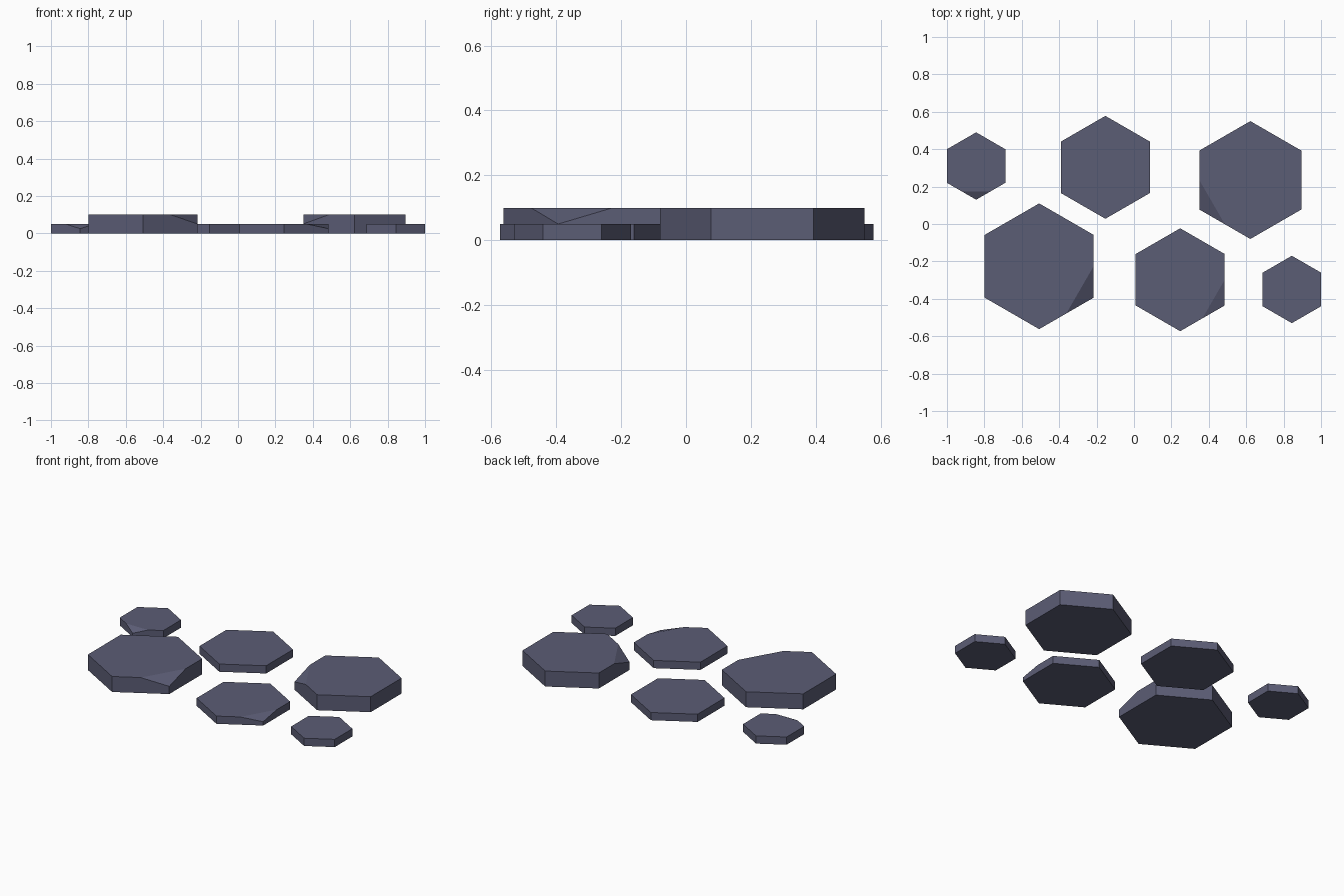
import bpy, bmesh, math
from mathutils import Vector

if "Cube" in bpy.data.objects:
    bpy.data.objects.remove(bpy.data.objects["Cube"])

stone = bpy.data.materials.new("slate_blue_stone")
stone.diffuse_color = (0.105, 0.109, 0.178, 1)
stone.use_nodes = True
stone.node_tree.nodes["Principled BSDF"].inputs["Base Color"].default_value = stone.diffuse_color


def hex_stone(name, x, y, radius, height, chip=None):
    """Hexagonal slab; chip is the index of the corner that is broken off."""
    corners = [Vector((radius * math.cos(math.radians(30 + 60 * i)),
                       radius * math.sin(math.radians(30 + 60 * i)), 0)) for i in range(6)]
    up = Vector((0, 0, height))
    bm = bmesh.new()
    base = bm.faces.new([bm.verts.new(c) for c in corners])
    ext = bmesh.ops.extrude_face_region(bm, geom=[base], use_keep_orig=True)
    bmesh.ops.translate(bm, vec=up, verts=[v for v in ext["geom"] if isinstance(v, bmesh.types.BMVert)])
    if chip is not None:
        # Plane through the two neighbouring top edge midpoints and half way down the corner
        c = corners[chip]
        a = (c + corners[chip - 1]) / 2 + up
        b = (c + corners[(chip + 1) % 6]) / 2 + up
        low = c + up / 2
        normal = (a - low).cross(b - low).normalized()
        if normal.z < 0:
            normal.negate()
        bmesh.ops.bisect_plane(bm, geom=bm.verts[:] + bm.edges[:] + bm.faces[:], dist=1e-5,
                               plane_co=low, plane_no=normal, clear_outer=True)
        bmesh.ops.holes_fill(bm, edges=[e for e in bm.edges if e.is_boundary], sides=0)
    bmesh.ops.recalc_face_normals(bm, faces=bm.faces[:])
    mesh = bpy.data.meshes.new(name)
    bm.to_mesh(mesh)
    bm.free()
    mesh.materials.append(stone)
    obj = bpy.data.objects.new(name, mesh)
    obj.location = (x, y, 0)
    bpy.context.collection.objects.link(obj)


# Back row
hex_stone("small_stone_back_left", -0.844, 0.31, 0.18, 0.05, chip=4)
hex_stone("medium_stone_back", -0.153, 0.303, 0.275, 0.05)
hex_stone("large_stone_back_right", 0.622, 0.235, 0.315, 0.10, chip=3)
# Front row
hex_stone("large_stone_front_left", -0.507, -0.226, 0.336, 0.10, chip=5)
hex_stone("medium_stone_front", 0.247, -0.298, 0.275, 0.05, chip=5)
hex_stone("small_stone_front_right", 0.844, -0.35, 0.18, 0.05)
